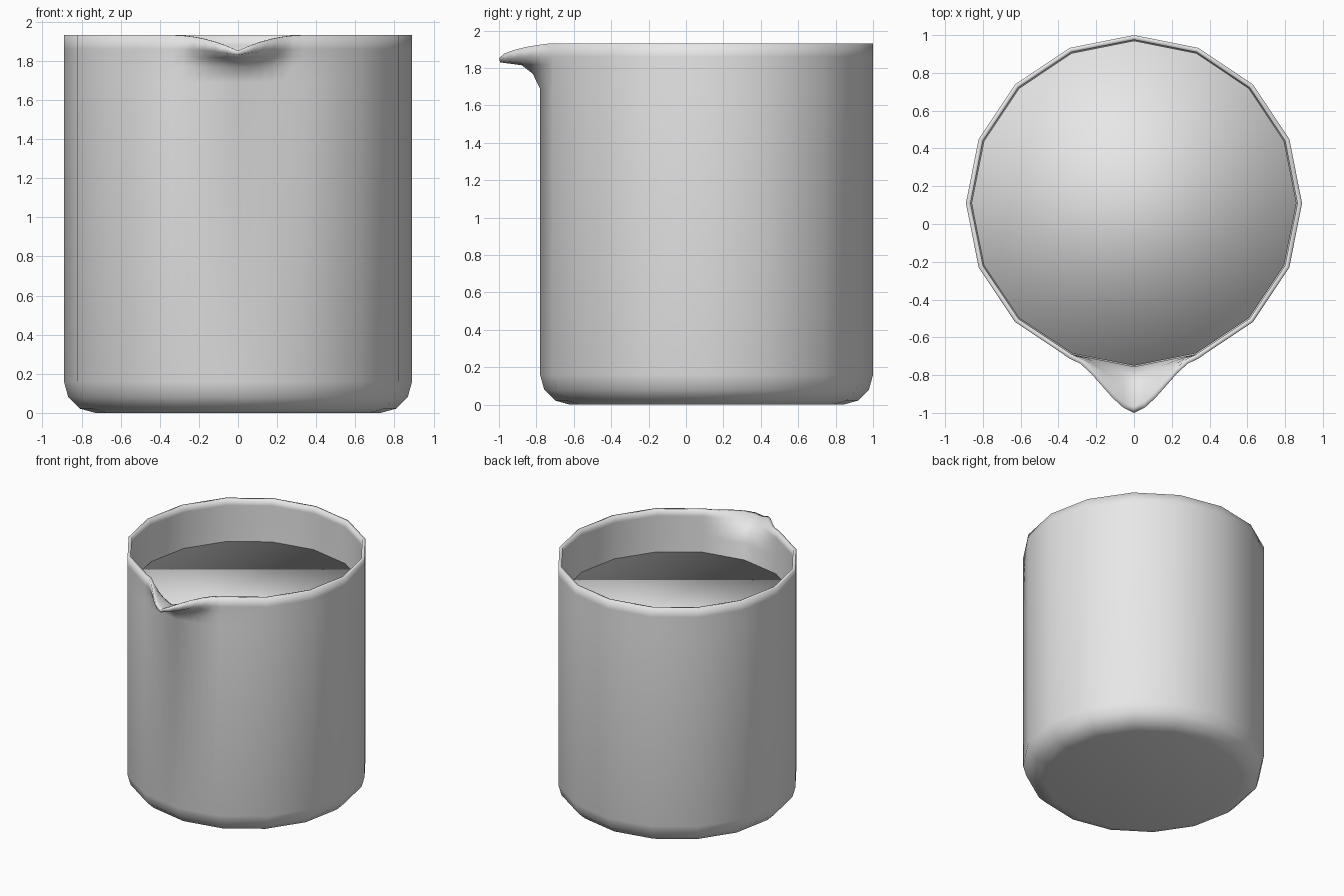
import bpy, bmesh, math
from mathutils import Vector

cube = bpy.data.objects.get("Cube")
if cube:
    bpy.data.objects.remove(cube, do_unlink=True)

SIDES = 16
CENTRE_Y = 0.11
SPOUT_REACH = 0.22

grey = bpy.data.materials.new("light_grey")
grey.use_nodes = True
colour = (0.8, 0.8, 0.8, 1)
grey.diffuse_color = colour
grey.node_tree.nodes["Principled BSDF"].inputs["Base Color"].default_value = colour


def corner(k):
    a = math.tau * k / SIDES - math.pi / 2
    return Vector((math.cos(a), math.sin(a), 0))


def make_columns(cuts):
    """Polygon columns; the two front sides get extra cuts for the spout."""
    cols = []
    for k in range(SIDES):
        n = cuts if k in (0, SIDES - 1) else 1
        for i in range(n):
            f = i / n
            s = 1 - f if k == 0 else f if k == SIDES - 1 else 0
            cols.append((corner(k).lerp(corner(k + 1), f), s, f, i, n))
    return cols


def lathe(name, rows, cuts=1):
    """Skin rows of (radius, height, spout reach, spout drop), capped at both ends."""
    cols = make_columns(cuts)
    count = len(cols)
    bm = bmesh.new()
    rings = []
    for radius, z, reach, drop in rows:
        ring = []
        for p, s, *_ in cols:
            flare = s * s * (3 - 2 * s) * SPOUT_REACH * reach
            ring.append(bm.verts.new((p.x * radius,
                                      p.y * radius + CENTRE_Y - flare,
                                      z - drop * s * s)))
        rings.append(ring)
    for low, high in zip(rings, rings[1:]):
        for i in range(count):
            j = (i + 1) % count
            bm.faces.new((low[i], low[j], high[j], high[i]))
    bm.faces.new(rings[0])
    bm.faces.new(rings[-1])
    bmesh.ops.recalc_face_normals(bm, faces=bm.faces)
    for face in bm.faces:
        face.smooth = True
    mesh = bpy.data.meshes.new(name)
    bm.to_mesh(mesh)
    bm.free()
    mesh.materials.append(grey)
    obj = bpy.data.objects.new(name, mesh)
    bpy.context.collection.objects.link(obj)

    # Keep the wall shading round across the extra front columns
    if cuts > 1:
        normals = [Vector((0, 0, 0)) for v in mesh.vertices]
        for r, row in enumerate(rows):
            if row[2] > 0:
                continue
            for c, (p, s, f, i, n) in enumerate(cols):
                if i:
                    a = mesh.vertices[r * count + c - i].normal
                    b = mesh.vertices[r * count + (c - i + n) % count].normal
                    normals[r * count + c] = a.lerp(b, f).normalized()
        mesh.normals_split_custom_set_from_vertices(normals)
    return obj


# Beaker: rounded base, outer wall, rim with pouring lip, inner wall, floor
lathe("beaker", [
    (0.73, 0, 0, 0), (0.81, 0.022, 0, 0), (0.868, 0.08, 0, 0), (0.89, 0.16, 0, 0),
    (0.89, 1.69, 0, 0), (0.89, 1.77, 0.18, 0), (0.89, 1.82, 0.45, 0.005),
    (0.89, 1.86, 0.97, 0.03), (0.89, 1.932, 1, 0.08),
    (0.865, 1.932, 0.97, 0.08), (0.865, 1.88, 0.5, 0.035), (0.865, 1.82, 0.2, 0.02),
    (0.865, 1.72, 0, 0), (0.865, 0.17, 0, 0), (0.845, 0.1, 0, 0),
    (0.79, 0.047, 0, 0), (0.71, 0.025, 0, 0),
], cuts=6)

# Liquid filling the beaker
lathe("liquid", [
    (0.7, 0.03, 0, 0), (0.785, 0.055, 0, 0), (0.838, 0.105, 0, 0),
    (0.86, 0.175, 0, 0), (0.86, 1.59, 0, 0),
])
